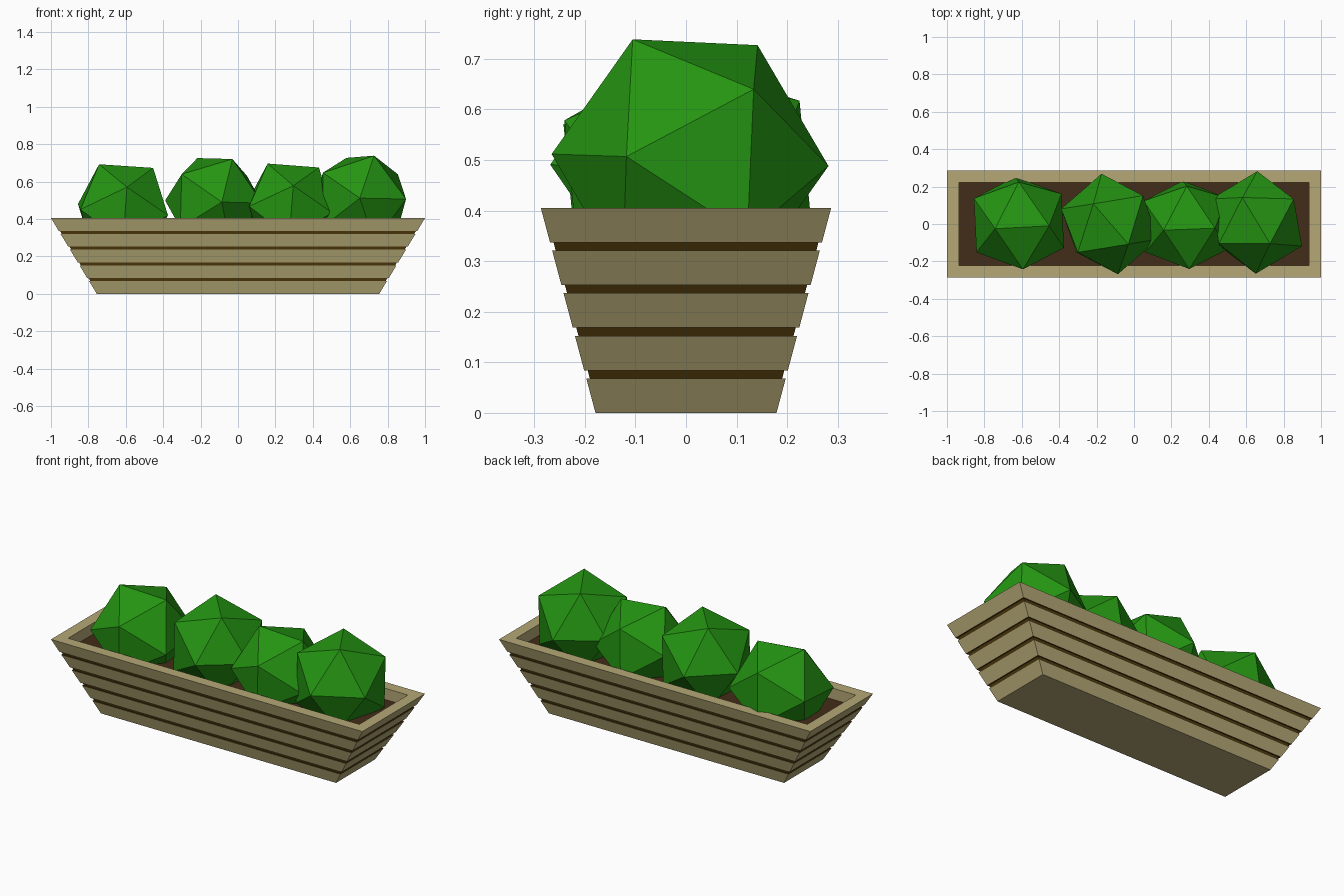
import bpy, bmesh, math
from mathutils import Vector, Matrix

if "Cube" in bpy.data.objects:
    bpy.data.objects.remove(bpy.data.objects["Cube"])


def material(name, rgb):
    m = bpy.data.materials.new(name)
    m.diffuse_color = (*rgb, 1)
    m.use_nodes = True
    m.node_tree.nodes["Principled BSDF"].inputs["Base Color"].default_value = m.diffuse_color
    return m


WOOD = material("wood", (0.46, 0.39, 0.18))
GAP = material("dark_gap", (0.085, 0.045, 0.004))
SOIL = material("soil", (0.055, 0.025, 0.009))
LEAF = material("leaf", (0.018, 0.30, 0.006))


def finish(name, bm, mats):
    mesh = bpy.data.meshes.new(name)
    bm.to_mesh(mesh)
    bm.free()
    for m in mats:
        mesh.materials.append(m)
    obj = bpy.data.objects.new(name, mesh)
    bpy.context.collection.objects.link(obj)
    return obj


def ring(bm, hx, hy, z):
    return [bm.verts.new((sx * hx, sy * hy, z))
            for sx, sy in ((-1, -1), (1, -1), (1, 1), (-1, 1))]


# Planter box: stacked rectangular rings, slats with recessed dark gaps
H, SLATS, GAP_H, INSET = 0.405, 5, 0.016, 0.007
RIM_X, RIM_Y, SOIL_Z = 0.935, 0.223, 0.34
slat_h = (H - GAP_H * (SLATS - 1)) / SLATS


def outer(z, inset=0.0):
    t = z / H
    return (0.755 + 0.245 * t - inset, 0.179 + 0.108 * t - inset, z)


levels = []                       # (ring size, is the band below it dark)
z = 0.0
for i in range(SLATS):
    levels += [(outer(z), i > 0), (outer(z + slat_h), False)]
    if i < SLATS - 1:
        levels += [(outer(z + slat_h, INSET), True),
                   (outer(z + slat_h + GAP_H, INSET), True)]
    z += slat_h + GAP_H
levels += [((RIM_X, RIM_Y, H), False), ((RIM_X, RIM_Y, SOIL_Z - 0.01), False)]

bm = bmesh.new()
prev = None
for size, dark in levels:
    cur = ring(bm, *size)
    if prev:
        for k in range(4):
            j = (k + 1) % 4
            f = bm.faces.new((prev[k], prev[j], cur[j], cur[k]))
            f.material_index = int(dark)
    else:
        bm.faces.new(cur[::-1])   # base
    prev = cur
finish("planter_box", bm, [WOOD, GAP])

# Soil bed
bm = bmesh.new()
bm.faces.new(ring(bm, RIM_X, RIM_Y, SOIL_Z))
finish("soil_bed", bm, [SOIL])


# Shrubs: icosahedra turned so that two neighbouring corners point along a and b
def frame(a, b):
    s = (a.normalized() + b.normalized()).normalized()
    d = (a.normalized() - b.normalized()).normalized()
    return Matrix((s, d, s.cross(d))).transposed()


PHI = (1 + math.sqrt(5)) / 2
BASE = frame(Vector((0, 1, PHI)), Vector((0, -1, PHI)))


def shrub(name, centre, radius, a, b):
    rot = frame(Vector(a), Vector(b)) @ BASE.transposed()
    bm = bmesh.new()
    for s in (-1, 1):
        for t in (-PHI, PHI):
            for p in ((0, s, t), (s, t, 0), (t, 0, s)):
                bm.verts.new(rot @ (Vector(p).normalized() * radius))
    bmesh.ops.convex_hull(bm, input=bm.verts[:])
    obj = finish(name, bm, [LEAF])
    obj.location = centre


shrub("shrub_1", (-0.615, 0.005, 0.45), 0.276, (-0.13, -0.03, 0.24), (0.17, -0.015, 0.23))
shrub("shrub_2", (-0.13, 0.0, 0.492), 0.272, (-0.089, 0.11, 0.24), (0.102, -0.11, 0.235))
shrub("shrub_3", (0.278, -0.005, 0.465), 0.262, (-0.118, -0.028, 0.233), (0.158, -0.018, 0.218))
shrub("shrub_4", (0.655, 0.008, 0.50), 0.274, (0.08, -0.108, 0.243), (0.203, 0.122, 0.15))
